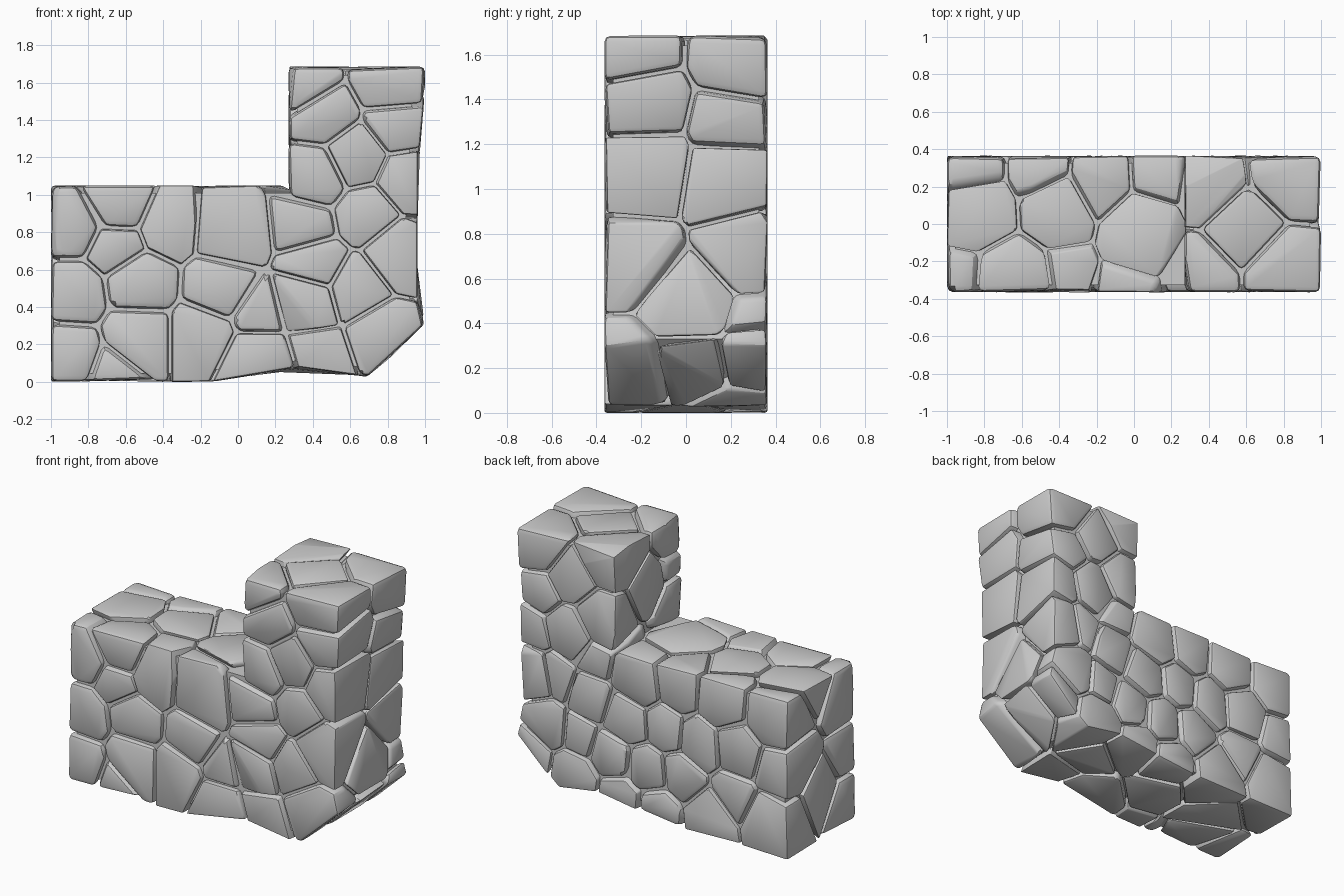
import bpy, bmesh, random
from mathutils import Vector

if "Cube" in bpy.data.objects:
    bpy.data.objects.remove(bpy.data.objects["Cube"])
random.seed(7)
V = Vector

# stone centres on the front face (x, z)
FRONT = [(-.88, .83), (-.65, .95), (-.38, .83), (-.03, .8), (.36, .84), (.42, .62), (-.88, .47),
         (-.66, .72), (-.53, .52), (-.1, .5), (-.9, .15), (-.54, .25), (-.2, .25), (.11, .37),
         (.37, .43), (.63, .5), (.76, .27), (.42, .17), (.84, .68), (.68, .9), (.86, 1.08),
         (.42, 1.1), (.82, 1.37), (.46, 1.42), (.62, 1.2), (.35, 1.6), (.8, 1.61), (-.68, .07), (.1, .1)]
# stone centres on the back face (x, z)
BACK = [(-.85, .88), (-.5, .9), (-.18, .92), (.12, .88), (.45, .95), (.87, 1.02), (-.88, .55), (-.62, .62),
        (-.35, .6), (-.08, .62), (.2, .6), (.47, .68), (.72, .76), (.9, .72), (-.85, .2), (-.6, .32), (-.4, .12),
        (-.2, .32), (.05, .3), (.3, .33), (.55, .4), (.8, .42), (.2, .1), (.6, .15), (.4, 1.22),
        (.8, 1.28), (.6, 1.42), (.38, 1.58), (.85, 1.6), (.62, 1.08), (-.05, .08)]
# extra stones showing on the top, underside and ends
EXTRA = [(-.82, .06, 1.0), (-.42, .08, 1.0), (.04, -.02, 1.0), (-.6, 0, .07), (-.15, .02, .07),
         (.35, 0, .1), (.58, -.03, 1.64), (.92, .02, .5), (.93, .3, .2), (.34, .02, 1.35),
         (-.93, .0, .32), (.9, .03, .18)]

seeds = [V((x, -.22 + random.uniform(-.04, .04), z)) for x, z in FRONT]
seeds += [V((x, .23 + random.uniform(-.05, .05), z)) for x, z in BACK]
seeds += [V(p) for p in EXTRA]


def cut(bm, co, no):
    """Slice a convex solid and cap the cut."""
    r = bmesh.ops.bisect_plane(bm, geom=bm.verts[:] + bm.edges[:] + bm.faces[:], dist=1e-6,
                               plane_co=co, plane_no=no, clear_outer=True)
    edges = [e for e in bm.edges if e.is_boundary]
    if len(edges) > 2:
        bmesh.ops.holes_fill(bm, edges=edges, sides=0)


def limits(s):
    """Outer wall planes for a stone, depending on which arm of the L it is in."""
    p = [((-1, 0, 0), 1.0), ((1, 0, 0), 1.0), ((0, -1, 0), .365), ((0, 1, 0), .365), ((0, 0, -1), 0.0)]
    if s.x > .27 and s.z > .88:
        p += [((-1, 0, 0), -.27), ((0, 0, 1), 1.685)]
    else:
        p += [((0, 0, 1), 1.05)]
    p += [((.7071, 0, -.7071), .487)]
    return [(V(n), d) for n, d in p]


RIGHT = [(0, 1), (.32, 1), (.5, .955), (.65, .935), (.85, .96), (1.2, .97), (1.55, 1), (2, 1)]


def warp(c):
    """Wavy right side and hollow underside."""
    for (a, va), (b, vb) in zip(RIGHT, RIGHT[1:]):
        if a <= c.z <= b and c.x > .7:
            f = va + (vb - va) * (c.z - a) / (b - a)
            c.x = .7 + (c.x - .7) * (f - .7) / .3
    if c.z < .3:
        c.z += .075 * max(0, 1 - abs(c.x - .36) / .5) * (1 - c.z / .3)


def stone(s):
    bm = bmesh.new()
    bmesh.ops.create_cube(bm, size=4)
    for n, d in limits(s):
        cut(bm, n * d, n)
        # slightly tilted dressed face
        t = (n + V([random.uniform(-.07, .07) for _ in range(3)])).normalized()
        h = d - n.dot(s)
        if 0 < h < .4:
            cut(bm, s + n * (h - .002), t)
    for o in sorted(seeds, key=lambda q: (q - s).length):
        if o is s:
            continue
        n = (o - s).normalized()
        h = (o - s).length / 2 - .009
        if max((v.co - s).dot(n) for v in bm.verts) > h:
            cut(bm, s + n * h, n)
    for v in bm.verts:
        warp(v.co)
    # tidy the block, then round its edges
    bmesh.ops.remove_doubles(bm, verts=bm.verts[:], dist=.035)
    pts = [v.co.copy() for v in bm.verts]
    bm.free()
    bm = bmesh.new()
    for p in pts:
        bm.verts.new(p)
    if len(pts) < 5:
        return bm
    bmesh.ops.convex_hull(bm, input=bm.verts[:])
    bmesh.ops.delete(bm, geom=[v for v in bm.verts if not v.link_faces], context='VERTS')
    bmesh.ops.dissolve_limit(bm, angle_limit=.12, verts=bm.verts[:], edges=bm.edges[:])
    bmesh.ops.bevel(bm, geom=bm.edges[:], offset=.032, segments=2, profile=.5,
                    affect='EDGES', clamp_overlap=True)
    bmesh.ops.recalc_face_normals(bm, faces=bm.faces[:])
    return bm


def add_object(name, bm):
    me = bpy.data.meshes.new(name)
    bm.to_mesh(me)
    bm.free()
    ob = bpy.data.objects.new(name, me)
    bpy.context.collection.objects.link(ob)
    return ob


# all stones in one mesh
total = bmesh.new()
for s in seeds:
    b = stone(s)
    tmp = bpy.data.meshes.new("tmp")
    b.to_mesh(tmp)
    b.free()
    total.from_mesh(tmp)
    bpy.data.meshes.remove(tmp)
wall = add_object("wall_stones", total)
bpy.context.view_layer.objects.active = wall
wall.select_set(True)
bpy.ops.object.shade_smooth_by_angle(angle=.5)

# mortar core filling the joints
PROFILE = [(-.955, .045), (-.3, .045), (.35, .115), (.69, .075), (.94, .33), (.885, .62),
           (.94, 1.64), (.315, 1.64), (.315, 1.01), (-.955, 1.01)]
bm = bmesh.new()
face = bm.faces.new([bm.verts.new((x, -.325, z)) for x, z in PROFILE])
ext = bmesh.ops.extrude_face_region(bm, geom=[face])
bmesh.ops.translate(bm, vec=(0, .65, 0), verts=[g for g in ext['geom'] if isinstance(g, bmesh.types.BMVert)])
bmesh.ops.recalc_face_normals(bm, faces=bm.faces[:])
add_object("mortar_core", bm)
